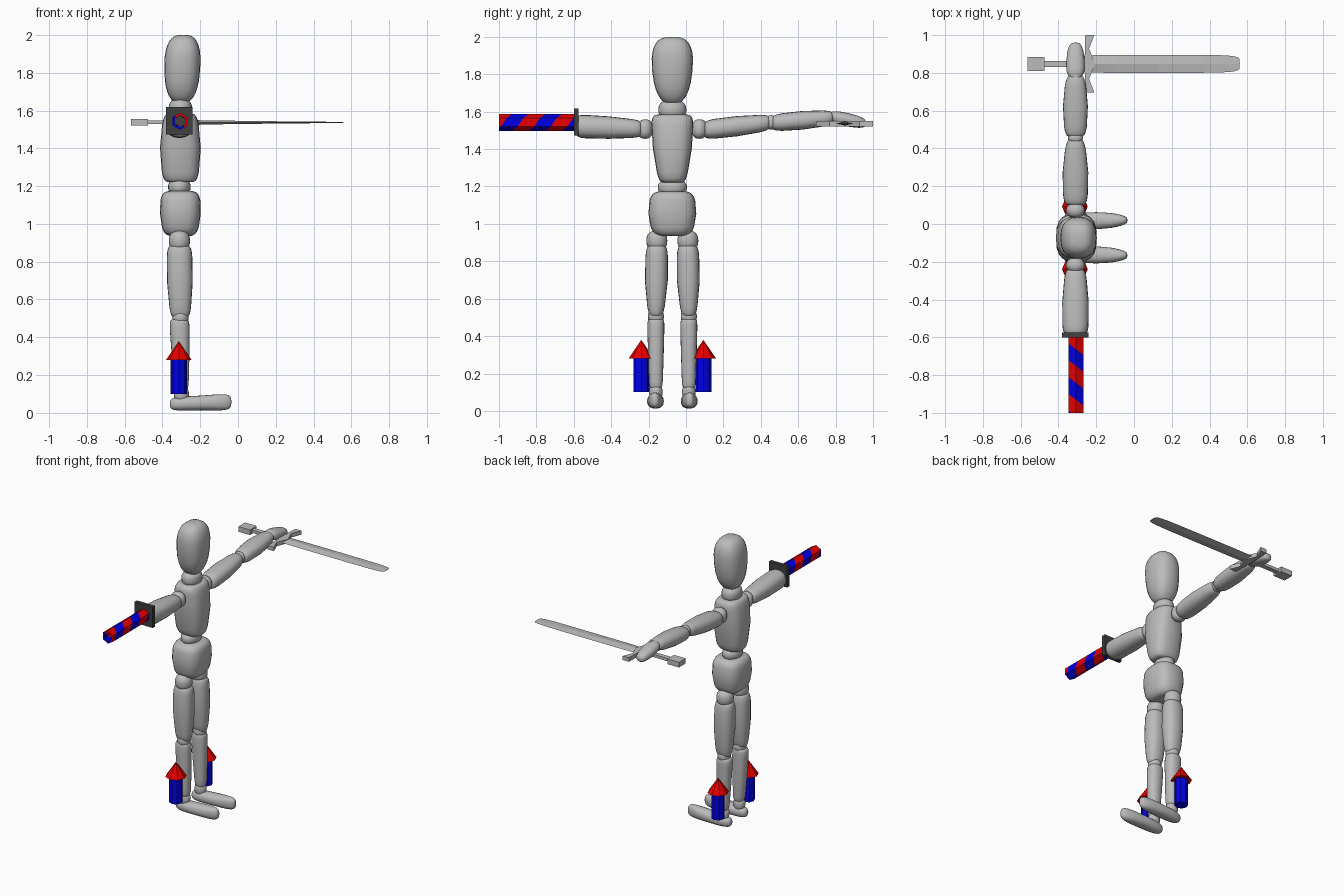
import bpy, bmesh
from math import sin, cos, pi, radians
from mathutils import Vector

cube = bpy.data.objects.get("Cube")
if cube:
    bpy.data.objects.remove(cube, do_unlink=True)


def material(name, r, g, b):
    m = bpy.data.materials.new(name)
    m.use_nodes = True
    m.diffuse_color = (r, g, b, 1)
    m.node_tree.nodes["Principled BSDF"].inputs["Base Color"].default_value = (r, g, b, 1)
    return m


GREY = material("light_grey", .5, .5, .5)
DARK = material("dark_grey", .05, .05, .05)
RED = material("red", .8, 0, 0)
BLUE = material("blue", 0, 0, .8)


def finish(name, bm, mats, smooth=False):
    bmesh.ops.remove_doubles(bm, verts=bm.verts, dist=1e-5)
    bmesh.ops.recalc_face_normals(bm, faces=bm.faces)
    for f in bm.faces:
        f.smooth = smooth
    mesh = bpy.data.meshes.new(name)
    bm.to_mesh(mesh)
    bm.free()
    for m in mats:
        mesh.materials.append(m)
    ob = bpy.data.objects.new(name, mesh)
    bpy.context.collection.objects.link(ob)
    return ob


def blend(a, b, c, u):
    """Smooth curve through three values at u = -1, 0, 1."""
    return a * u * (u - 1) / 2 + b * (1 - u * u) + c * u * (u + 1) / 2


def power(v, e):
    return abs(v) ** e * (1 if v >= 0 else -1)


def part(name, axis, ends, radii, blunt=6, square=2.3, seg=20, rings=16, smooth=True):
    """Rounded body between two points; radii are pairs at start, middle, end."""
    p, q = map(Vector, ends)
    r0, r1, r2 = (Vector(r) for r in radii)
    a, b = [i for i in range(3) if i != axis]
    bm = bmesh.new()
    loops = []
    for i in range(rings + 1):
        th = pi * i / rings
        u = -power(cos(th), 2 / blunt)
        f = max(sin(th), 0) ** (2 / blunt) if 0 < i < rings else 0
        r = blend(r0, r1, r2, u) * f
        loop = []
        for k in range(seg):
            t = 2 * pi * k / seg
            co = p.lerp(q, (u + 1) / 2)
            co[a] += r.x * power(cos(t), 2 / square)
            co[b] += r.y * power(sin(t), 2 / square)
            loop.append(bm.verts.new(co))
        loops.append(loop)
    for lo, hi in zip(loops, loops[1:]):
        for k in range(seg):
            n = (k + 1) % seg
            bm.faces.new((lo[k], lo[n], hi[n], hi[k]))
    bmesh.ops.dissolve_degenerate(bm, dist=1e-6, edges=bm.edges)
    return finish(name, bm, [GREY], smooth)


def joint(name, centre, size):
    """Ball joint, given half sizes."""
    x, y, z = centre
    r = size[:2]
    return part(name, 2, ((x, y, z - size[2]), (x, y, z + size[2])), (r, r, r), 2.4, 2)


def prism(name, outline, z0, z1, mat):
    """Upright slab with the given xy outline."""
    bm = bmesh.new()
    face = bm.faces.new([bm.verts.new((x, y, z0)) for x, y in outline])
    up = bmesh.ops.extrude_face_region(bm, geom=[face])["geom"]
    for v in up:
        if isinstance(v, bmesh.types.BMVert):
            v.co.z = z1
    if not face.is_valid or len(bm.faces) == len(outline) + 1:
        bm.faces.new([v for v in bm.verts if v.co.z == z0])
    return finish(name, bm, [mat])


def box(name, x0, x1, y0, y1, z0, z1, mat):
    return prism(name, [(x0, y0), (x1, y0), (x1, y1), (x0, y1)], z0, z1, mat)


def cone(name, x, y, z0, z1, r0, r1, mat):
    bm = bmesh.new()
    bmesh.ops.create_cone(bm, cap_ends=True, segments=8, radius1=r0, radius2=r1, depth=z1 - z0)
    bmesh.ops.translate(bm, verts=bm.verts, vec=(x, y, (z0 + z1) / 2))
    return finish(name, bm, [mat])


CX, CY = -.305, -.073

# Head, neck, torso and pelvis
part("head", 2, ((-.3, CY, 1.64), (-.29, CY, 2)),
     ((.075, .075), (.095, .108), (.088, .108)), 3.2, 2.5)
joint("neck", (CX, CY, 1.61), (.062, .075, .055))
part("torso", 2, ((CX, CY, 1.22), (CX, CY, 1.585)),
     ((.088, .07), (.108, .104), (.085, .112)), 9, 2.8)
joint("waist", (-.31, CY, 1.195), (.06, .078, .045))
part("pelvis", 2, ((CX, CY, .935), (CX, CY, 1.175)),
     ((.085, .1), (.108, .128), (.098, .11)), 6, 2.8)

# Legs, feet and the small rockets beside them
for side, s in (("front", -1), ("rear", 1)):
    hip, knee = CY + s * .083, CY + s * .088
    joint(side + "_hip", (-.31, hip, .91), (.056, .056, .055))
    part(side + "_thigh", 2, ((-.305, knee, .505), (-.31, hip, .885)),
         ((.05, .037), (.068, .061), (.064, .055)), 9)
    joint(side + "_knee", (CX, knee, .505), (.043, .043, .04))
    part(side + "_shin", 2, ((-.298, knee, .12), (-.31, knee, .495)),
         ((.036, .036), (.047, .042), (.054, .047)), 9)
    joint(side + "_ankle", (-.3, knee, .1), (.04, .036, .045))
    part(side + "_foot", 0, ((-.36, knee, .047), (-.035, knee + s * .005, .058)),
         ((.034, .04), (.045, .039), (.026, .05)), 4)
    rocket = CY + s * .166
    cone(side + "_rocket_body", -.313, rocket, .1, .285, .043, .043, BLUE)
    cone(side + "_rocket_nose", -.313, rocket, .28, .38, .068, 0, RED)

# Arms: the front one ends at the barrel, the rear one holds the sword
for side, s in (("front", -1), ("rear", 1)):
    joint(side + "_shoulder", (-.31, CY + s * .145, 1.507), (.05, .042, .052))
part("front_upper_arm", 1, ((-.31, -.24, 1.508), (-.31, -.585, 1.522)),
     ((.052, .045), (.07, .06), (.066, .062)), 9)
part("rear_upper_arm", 1, ((-.31, .1, 1.503), (-.31, .447, 1.542)),
     ((.06, .05), (.068, .054), (.045, .041)), 8)
joint("rear_elbow", (-.31, .455, 1.543), (.04, .03, .038))
part("rear_forearm", 1, ((-.31, .462, 1.54), (-.31, .785, 1.568)),
     ((.052, .042), (.066, .05), (.046, .036)), 8)
joint("rear_wrist", (-.31, .785, 1.57), (.035, .03, .03))
part("rear_hand", 1, ((-.31, .775, 1.574), (-.31, .96, 1.538)),
     ((.046, .034), (.048, .036), (.034, .028)), 4)

# Sword
SY, SZ = .848, 1.537
part("sword_blade", 0, ((-.3, SY, SZ), (.56, SY, SZ)),
     ((.048, .013), (.048, .007), (.047, .003)), 6, 2, 4, 20, False)
guard = [(-.262, 0), (-.258, .152), (-.21, .152), (-.238, .08), (-.205, 0)]
guard += [(x, -y) for x, y in reversed(guard[1:4])]
prism("sword_guard", [(x, y + SY) for x, y in reversed(guard)], 1.522, 1.55, GREY)
box("sword_grip", -.48, -.25, SY - .016, SY + .016, 1.528, 1.548, GREY)
box("sword_pommel", -.565, -.475, SY - .037, SY + .037, 1.52, 1.556, GREY)

# Mounting plate and striped hexagonal barrel
box("barrel_plate", -.38, -.24, -.6, -.574, 1.472, 1.618, DARK)
PITCH, R = .178, .045
bm = bmesh.new()


def helix(k, j):
    """Corner k of the barrel where stripe edge j crosses it."""
    t = radians(60 * k - 30)
    y = -.93 + PITCH * (j / 2 - .25 + t / (2 * pi))
    return bm.verts.new((-.307 + R * cos(t), y, 1.543 + R * sin(t)))


for j in range(-4, 7):
    for k in range(6):
        f = bm.faces.new((helix(k, j), helix(k + 1, j), helix(k + 1, j + 1), helix(k, j + 1)))
        f.material_index = j % 2
bmesh.ops.remove_doubles(bm, verts=bm.verts, dist=1e-5)
for y, d in ((-1, -1), (-.595, 1)):
    bmesh.ops.bisect_plane(bm, geom=bm.verts[:] + bm.edges[:] + bm.faces[:],
                           plane_co=(0, y, 0), plane_no=(0, d, 0), clear_outer=True)
barrel = finish("striped_barrel", bm, [BLUE, RED])
wall = barrel.modifiers.new("wall", "SOLIDIFY")
wall.thickness = .014
wall.offset = -1
